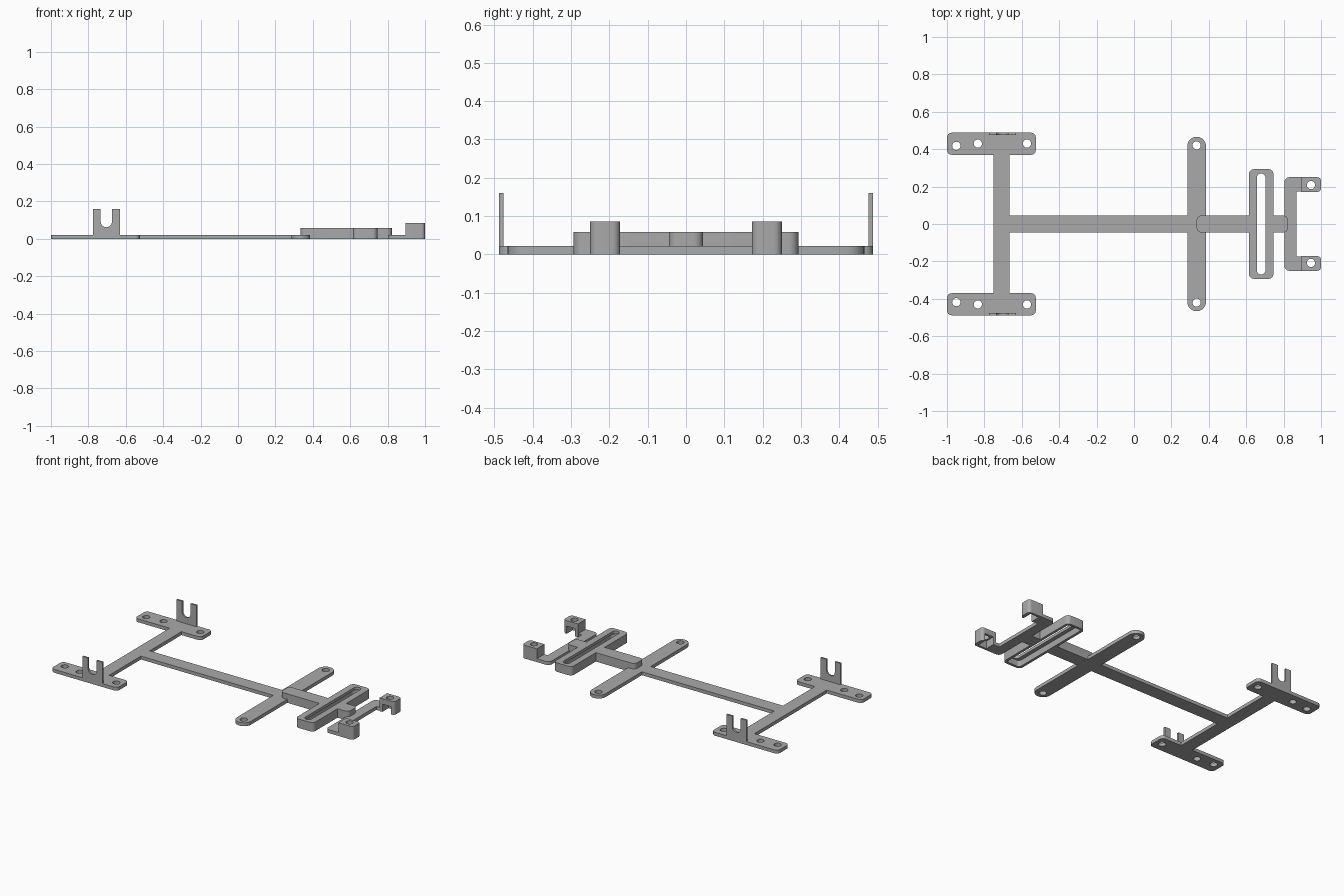
import bpy, bmesh
from math import cos, sin, pi
from mathutils import Vector

default = bpy.data.objects.get("Cube")
if default:
    bpy.data.objects.remove(default)

grey = bpy.data.materials.new("plain grey")
grey.use_nodes = True
COLOUR = (0.4, 0.4, 0.4, 1)
grey.diffuse_color = COLOUR
grey.node_tree.nodes["Principled BSDF"].inputs["Base Color"].default_value = COLOUR

T = 0.022      # plate thickness
TOP = 0.058    # top of the raised bar
R = 0.025      # usual corner radius


def rounded(points, steps=6):
    """Outline from (x, y, radius) corners, with an arc at each radius."""
    out = []
    for i, (x, y, r) in enumerate(points):
        p = Vector((x, y))
        if r == 0:
            out.append(p)
            continue
        a = (Vector(points[i - 1][:2]) - p).normalized() * r
        b = (Vector(points[(i + 1) % len(points)][:2]) - p).normalized() * r
        for k in range(steps + 1):
            t = k / steps * pi / 2
            out.append(p + a * (1 - sin(t)) + b * (1 - cos(t)))
    return out


def mirrored(half):
    """Close a +y half outline with its reflection."""
    return half + [(x, -y, r) for x, y, r in reversed(half)]


def rect(x0, x1, y0, y1, r=0.0):
    return rounded([(x0, y0, r), (x0, y1, r), (x1, y1, r), (x1, y0, r)])


def circle(x, y, r=0.022, n=24):
    return [Vector((x + r * cos(2 * pi * k / n), y + r * sin(2 * pi * k / n)))
            for k in range(n)]


def prism(name, loops, lo, hi, upright=False):
    """Extrude an outline and its holes in z, or in y when upright."""
    bm = bmesh.new()
    edges = []
    for loop in loops:
        clean = [p for i, p in enumerate(loop) if (p - loop[i - 1]).length > 1e-5]
        vs = [bm.verts.new((p.x, lo, p.y) if upright else (p.x, p.y, lo)) for p in clean]
        edges += [bm.edges.new((vs[i - 1], vs[i])) for i in range(len(vs))]
    bmesh.ops.triangle_fill(bm, edges=edges, use_beauty=True)
    made = bmesh.ops.extrude_face_region(bm, geom=bm.faces[:])["geom"]
    shift = Vector((0, hi - lo, 0)) if upright else Vector((0, 0, hi - lo))
    bmesh.ops.translate(bm, vec=shift,
                        verts=[g for g in made if isinstance(g, bmesh.types.BMVert)])
    bmesh.ops.recalc_face_normals(bm, faces=bm.faces[:])
    mesh = bpy.data.meshes.new(name)
    bm.to_mesh(mesh)
    bm.free()
    mesh.materials.append(grey)
    ob = bpy.data.objects.new(name, mesh)
    bpy.context.collection.objects.link(ob)
    return ob


def activate(ob):
    bpy.ops.object.select_all(action='DESELECT')
    ob.select_set(True)
    bpy.context.view_layer.objects.active = ob


def cut(ob, *cutters):
    activate(ob)
    for c in cutters:
        m = ob.modifiers.new("cut", 'BOOLEAN')
        m.operation, m.solver, m.object = 'DIFFERENCE', 'EXACT', c
        bpy.ops.object.modifier_apply(modifier=m.name)
        bpy.data.objects.remove(c)


parts = []

# Flat frame: two end plates, cross bar, long beam and round-ended arm
frame = mirrored([
    (-0.75, 0.37, 0), (-1, 0.37, R), (-1, 0.488, R), (-0.525, 0.488, R),
    (-0.525, 0.37, R), (-0.665, 0.37, 0), (-0.665, 0.045, 0), (0.285, 0.045, 0),
    (0.285, 0.466, 0.0495), (0.385, 0.466, 0.0495), (0.385, 0.045, 0)])
holes = [circle(x, s * y) for s in (1, -1)
         for x, y in ((-0.95, 0.418), (-0.835, 0.43), (-0.572, 0.43), (0.335, 0.42))]
parts.append(prism("flat_frame", [rounded(frame)] + holes, 0, T))

# Raised bar with a slotted cross block, stepped over its neighbours
block = mirrored([
    (0.335, 0.045, R), (0.615, 0.045, 0), (0.615, 0.293, R),
    (0.745, 0.293, R), (0.745, 0.045, 0), (0.823, 0.045, R)])
slot = rect(0.657, 0.703, -0.27, 0.27, 0.0225)
bar = prism("slotted_bar", [rounded(block), slot], 0, TOP)
cut(bar,
    prism("rear_step", [rect(0.3, 0.385, -0.1, 0.1)], -0.1, T),
    prism("front_step", [rect(0.805, 0.9, -0.1, 0.1)], -0.1, T),
    prism("under_pocket", [rect(0.632, 0.728, -0.277, 0.277, 0.015)], -0.1, 0.04))
parts.append(bar)

# U-shaped front bracket
bracket = mirrored([(0.805, 0.25, R), (0.895, 0.25, 0),
                    (0.895, 0.175, 0), (0.87, 0.175, 0)])
parts.append(prism("front_bracket", [rounded(bracket)], 0, T))

for side, s in (("left", 1), ("right", -1)):
    # Screw block with a nut pocket open inward and below
    outline = rounded([(0.895, s * 0.172, 0), (0.895, s * 0.25, 0),
                       (1, s * 0.25, 0.02), (1, s * 0.172, 0.02)])
    clip = prism(side + "_screw_block", [outline, circle(0.946, s * 0.208)], 0, 0.086)
    y0, y1 = sorted((s * 0.1, s * 0.235))
    cut(clip, prism("nut_pocket", [rect(0.915, 0.977, y0, y1)], -0.1, 0.05))
    parts.append(clip)

    # Upright fork with a round-bottomed notch
    fork = rounded([
        (-0.775, T, 0), (-0.775, 0.16, 0), (-0.734, 0.16, 0), (-0.734, 0.062, 0.0295),
        (-0.674, 0.062, 0.0295), (-0.674, 0.16, 0), (-0.632, 0.16, 0), (-0.632, T, 0)])
    y0, y1 = sorted((s * 0.476, s * 0.488))
    parts.append(prism(side + "_fork", [fork], y0, y1, upright=True))

for ob in parts:
    activate(ob)
    bpy.ops.object.shade_smooth_by_angle()
